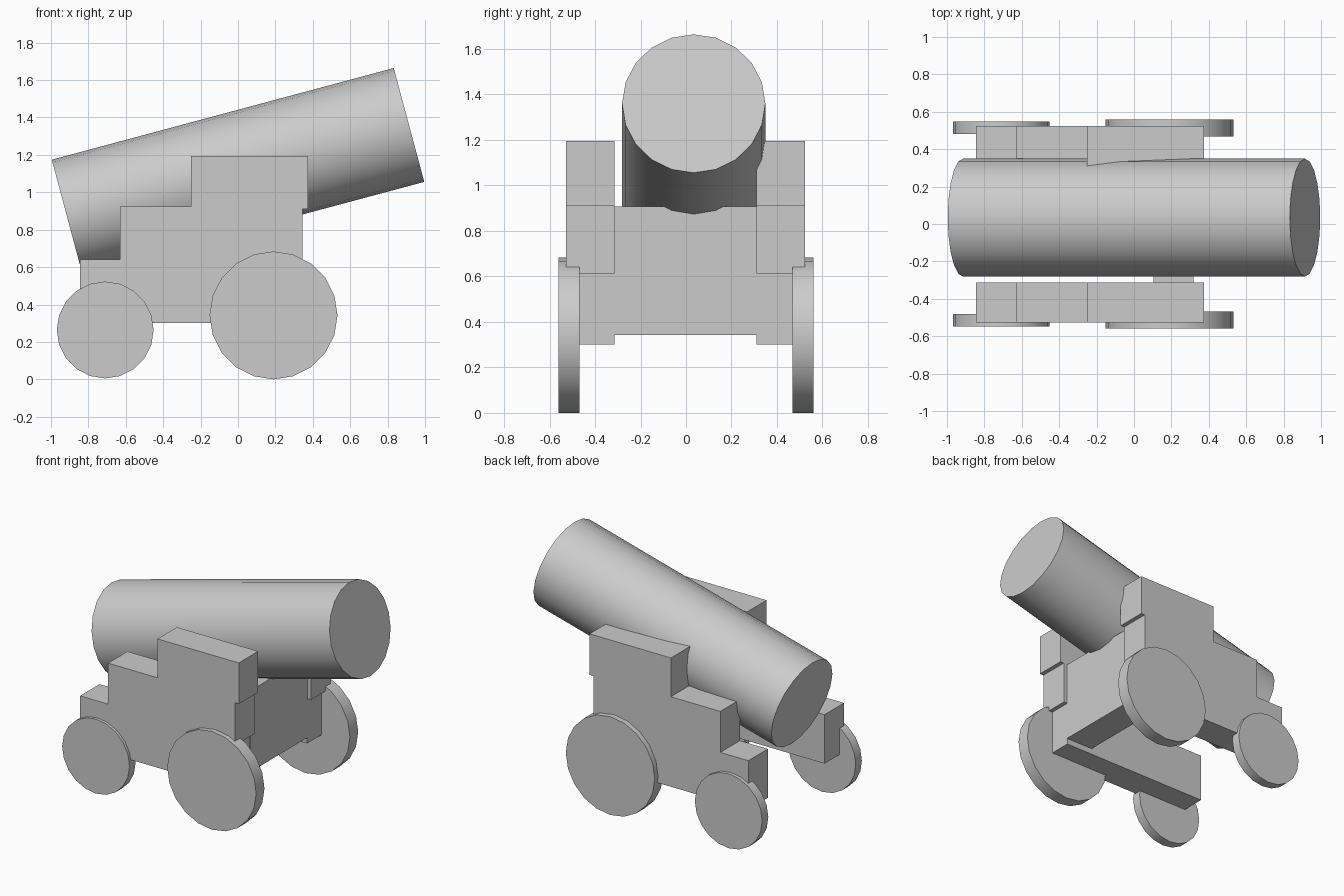
import bpy, bmesh, math
from mathutils import Matrix, Vector

if "Cube" in bpy.data.objects:
    bpy.data.objects.remove(bpy.data.objects["Cube"])


def finish(bm, name, smooth=False):
    bmesh.ops.recalc_face_normals(bm, faces=bm.faces)
    mesh = bpy.data.meshes.new(name)
    bm.to_mesh(mesh)
    bm.free()
    ob = bpy.data.objects.new(name, mesh)
    bpy.context.collection.objects.link(ob)
    if smooth:
        bpy.ops.object.select_all(action='DESELECT')
        ob.select_set(True)
        bpy.context.view_layer.objects.active = ob
        bpy.ops.object.shade_smooth_by_angle(angle=math.radians(30))
    return ob


def cylinder(name, center, radius, length, rotation):
    bm = bmesh.new()
    bmesh.ops.create_cone(bm, cap_ends=True, segments=20, radius1=radius, radius2=radius,
                          depth=length, matrix=Matrix.Translation(center) @ rotation)
    return finish(bm, name, smooth=True)


def plate(name, profile, y0, y1):
    """Extrude an xz profile from y0 to y1."""
    bm = bmesh.new()
    face = bm.faces.new([bm.verts.new((x, y0, z)) for x, z in profile])
    ext = bmesh.ops.extrude_face_region(bm, geom=[face])
    verts = [v for v in ext["geom"] if isinstance(v, bmesh.types.BMVert)]
    bmesh.ops.translate(bm, verts=verts, vec=Vector((0, y1 - y0, 0)))
    return finish(bm, name)


# Barrel, tilted 15 degrees upward
cylinder("barrel", (0, 0.034, 1.115), 0.315, 1.893, Matrix.Rotation(math.radians(75), 4, 'Y'))

# Stepped carriage cheeks
steps = [(-0.845, 0.30), (0.315, 0.30), (0.315, 0.612), (0.345, 0.612), (0.345, 0.91),
         (0.375, 0.91), (0.375, 1.195), (-0.25, 1.195), (-0.25, 0.925), (-0.63, 0.925),
         (-0.63, 0.64), (-0.845, 0.64)]
plate("left_cheek", steps, -0.527, -0.314)
plate("right_cheek", steps, 0.309, 0.523)

# Cross block joining the cheeks
plate("cross_block", [(0.104, 0.342), (0.318, 0.342), (0.318, 0.907), (0.104, 0.907)],
      -0.316, 0.311)

# Wheels: (name, x, z, radius, inner y, outer y)
for name, x, z, r, inner, outer in [("large_wheel", 0.19, 0.342, 0.342, 0.469, 0.56),
                                    ("small_wheel", -0.71, 0.264, 0.259, 0.48, 0.547)]:
    for side, s in (("left", -1), ("right", 1)):
        cylinder(f"{side}_{name}", (x, s * (inner + outer) / 2, z), r, outer - inner,
                 Matrix.Rotation(math.pi / 2, 4, 'X'))
